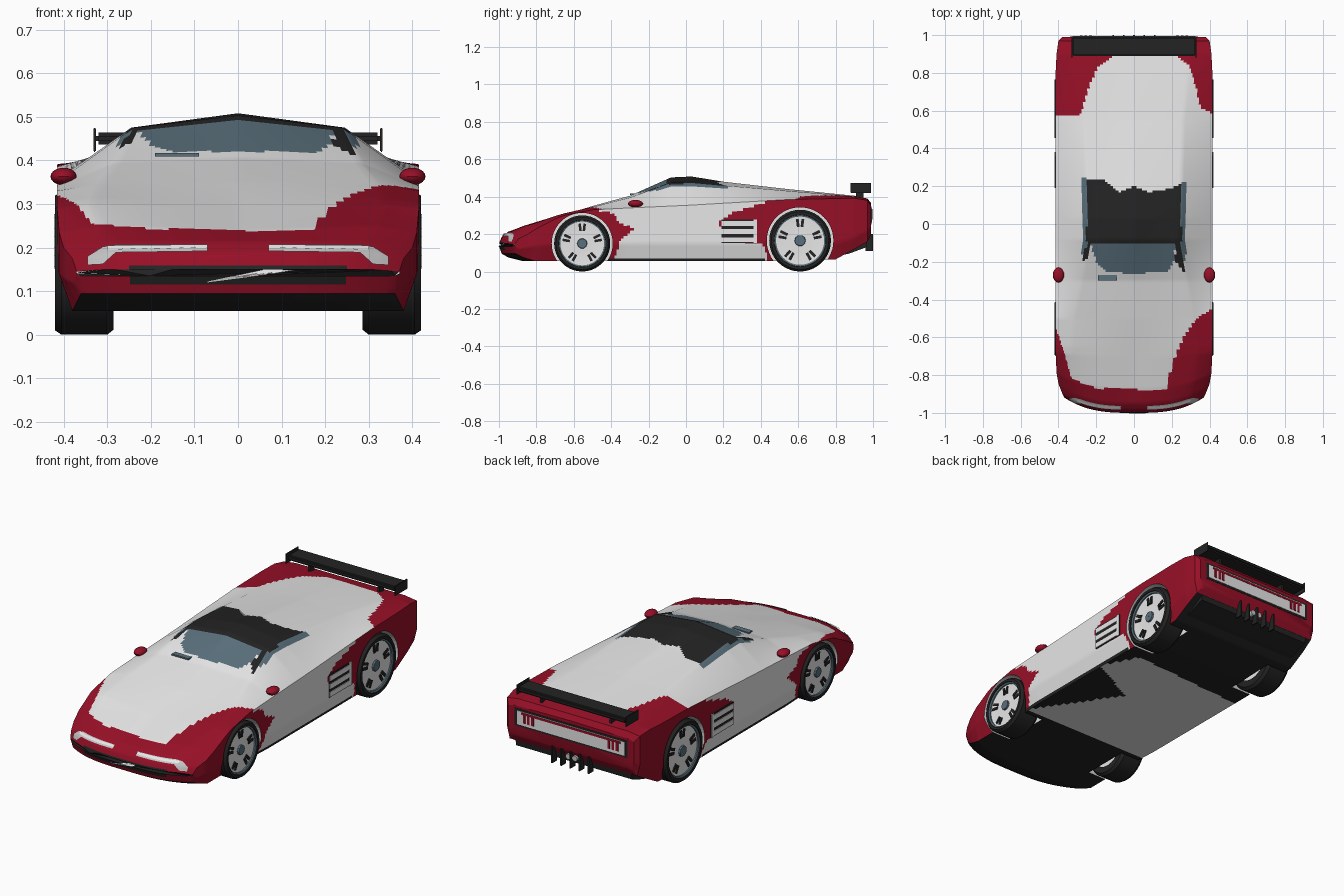
import bpy, bmesh, math
from mathutils import Vector
from mathutils.bvhtree import BVHTree

cube = bpy.data.objects.get("Cube")
if cube:
    bpy.data.objects.remove(cube, do_unlink=True)


def material(name, r, g, b):
    m = bpy.data.materials.new(name)
    m.use_nodes = True
    m.diffuse_color = (r, g, b, 1)
    m.node_tree.nodes["Principled BSDF"].inputs["Base Color"].default_value = (r, g, b, 1)
    return m


RED, WHITE, BLACK, GLASS, LAMP = range(5)
PAINT = [material("red paint", .31, .005, .02), material("white paint", .8, .8, .8),
         material("black trim", .017, .017, .017), material("blue grey glass", .1, .16, .2),
         material("lamp silver", .55, .55, .55)]


def finish(name, bm, mat=None, smooth=True):
    bmesh.ops.recalc_face_normals(bm, faces=bm.faces)
    mesh = bpy.data.meshes.new(name)
    bm.to_mesh(mesh)
    bm.free()
    ob = bpy.data.objects.new(name, mesh)
    bpy.context.collection.objects.link(ob)
    for m in PAINT if mat is None else [PAINT[mat]]:
        mesh.materials.append(m)
    if smooth:
        shade(ob)
    return ob


def shade(ob):
    bpy.ops.object.select_all(action='DESELECT')
    ob.select_set(True)
    bpy.context.view_layer.objects.active = ob
    bpy.ops.object.shade_smooth_by_angle(angle=math.radians(30))


def skin(rings, loop=False):
    """Join closed rings of points with quads, looping round or capping the ends."""
    bm = bmesh.new()
    vs = [[bm.verts.new(p) for p in ring] for ring in rings]
    n = len(vs[0])
    for a, b in zip(vs, vs[1:] + vs[:1] if loop else vs[1:]):
        for i in range(n):
            bm.faces.new((a[i], a[(i + 1) % n], b[(i + 1) % n], b[i]))
    if not loop:
        bm.faces.new(vs[0])
        bm.faces.new(vs[-1])
    return bm


def box(name, centre, size, mat, bevel=0):
    bm = bmesh.new()
    bmesh.ops.create_cube(bm, size=1)
    for v in bm.verts:
        v.co = Vector(centre) + Vector(a * b for a, b in zip(v.co, size))
    if bevel:
        bmesh.ops.bevel(bm, geom=bm.edges[:], offset=bevel, segments=2, affect='EDGES')
    return finish(name, bm, mat)


def lathe(name, profile, side, y, z, mat, steps=40):
    """Turn a closed (x, radius) profile round the axle."""
    rings = []
    for k in range(steps):
        a = math.tau * k / steps
        rings.append([(side * x, y + r * math.cos(a), z + r * math.sin(a)) for x, r in profile])
    return finish(name, skin(rings, True), mat)


def inside(u, v, poly):
    hit = False
    for (a, b), (c, d) in zip(poly, poly[1:] + poly[:1]):
        if (b > v) != (d > v) and u < a + (c - a) * (v - b) / (d - b):
            hit = not hit
    return hit


# Body stations: y, floor z, floor half width, flank z, half width,
# shoulder z, crown half width, crown z, centre z
STATIONS = [
    (-1, .135, .36, .14, .37, .145, .3, .15, .15),
    (-.985, .095, .36, .12, .38, .175, .3, .185, .185),
    (-.95, .075, .37, .13, .4, .2, .3, .213, .213),
    (-.87, .055, .38, .14, .41, .235, .32, .25, .24),
    (-.7, .055, .38, .15, .415, .29, .34, .3, .29),
    (-.5, .055, .38, .15, .415, .33, .32, .345, .35),
    (-.3, .055, .39, .15, .415, .34, .28, .395, .405),
    (-.08, .055, .39, .15, .415, .35, .24, .475, .503),
    (.03, .055, .39, .15, .415, .355, .245, .475, .508),
    (.2, .055, .39, .15, .415, .365, .25, .46, .48),
    (.55, .055, .39, .15, .415, .385, .26, .43, .44),
    (.8, .065, .39, .15, .415, .39, .29, .41, .415),
    (.9, .12, .39, .18, .41, .392, .3, .4, .405),
    (.97, .16, .385, .22, .4, .38, .33, .39, .39),
    (.99, .2, .36, .24, .38, .35, .34, .36, .365)]


def section(y, zb, wb, zm, w, zs, xr, zr, zc):
    corners = [(0, zb), (wb, zb), (w, zm), (w, zs), (xr, zr), (0, zc)]
    half = []
    for (a, b), (c, d), n in zip(corners, corners[1:], (16, 6, 14, 12, 18)):
        half += [(a + (c - a) * i / n, b + (d - b) * i / n) for i in range(n)]
    half.append(corners[-1])
    full = half + [(-x, z) for x, z in half[-2:0:-1]]
    sweep = .12 * max(0, min(1, (-.65 - y) / .3))
    return [(x, y + sweep * abs(x / .42) ** 3, z) for x, z in full]


rings = []
for s, t in zip(STATIONS, STATIONS[1:]):
    n = math.ceil(max(abs(b - a) for a, b in zip(s, t)) / .012)
    rings += [section(*(a + (b - a) * i / n for a, b in zip(s, t))) for i in range(n)]
rings.append(section(*STATIONS[-1]))

# Paint areas: plan (x, y), flank (y, z), nose (x, z)
HOOD_TO_TAIL = [(-.2, -.87), (.17, -.88), (.2, -.75), (.26, -.6), (.33, -.5), (.43, -.44),
                (.43, .58), (.35, .62), (.33, .72), (.29, .84), (.2, .9), (-.1, .9),
                (-.2, .82), (-.25, .7), (-.28, .58), (-.43, .57), (-.43, -.5),
                (-.37, -.68), (-.33, -.82)]
CABIN = [([(-.25, -.1), (.25, -.1), (.25, .21), (.16, .18), (.08, .17), (0, .2),
           (-.08, .17), (-.16, .24), (-.25, .24)], BLACK),
         ([(-.23, -.1), (-.2, -.2), (-.15, -.25), (0, -.265), (.18, -.25), (.21, -.2),
           (.22, -.1)], GLASS),
         ([(.22, -.1), (.25, -.1), (.27, -.26), (.22, -.2)], BLACK),
         ([(-.23, -.1), (-.25, -.1), (-.27, -.2), (-.24, -.18)], BLACK),
         ([(.25, -.18), (.275, -.2), (.275, .22), (.25, .22)], GLASS),
         ([(-.25, -.18), (-.275, -.18), (-.275, .25), (-.25, .25)], GLASS),
         (HOOD_TO_TAIL, WHITE)]
FLANKS = [[(-1.1, 0), (-1.1, .5), (-.5, .33), (-.38, .31), (-.36, .26), (-.27, .23),
           (-.35, .17), (-.4, 0)],
          [(.45, 0), (.42, .14), (.24, .17), (.17, .26), (.24, .31), (.42, .37),
           (.55, .39), (1.1, .45), (1.1, 0)]]
INTAKE = [(-.26, .11), (.26, .11), (.23, .14), (.26, .157), (-.26, .157), (-.23, .14)]
FLOOR = [(-.4, -.4), (.4, -.4), (.1, .05), (.4, .2), (.3, .4), (-.4, .35)]


def paint(c, n):
    if n.z < -.5:
        return WHITE if inside(c.x, c.y, FLOOR) else BLACK
    if c.y < -.9 and inside(c.x, c.z, INTAKE):
        return BLACK
    if n.z > .3:
        return next((m for poly, m in CABIN if inside(c.x, c.y, poly)), RED)
    if c.z < .068 and abs(c.y) < .42:
        return BLACK
    return RED if c.y > .95 or any(inside(c.y, c.z, p) for p in FLANKS) else WHITE


bm = skin(rings)
bmesh.ops.recalc_face_normals(bm, faces=bm.faces)
for f in bm.faces:
    f.material_index = paint(f.calc_center_median(), f.normal)
surface = BVHTree.FromBMesh(bm)
body = finish("body", bm, smooth=False)

# Wheel arches cut into the body, then the wheels
for end, y, r in (("front", -.555, .15), ("rear", .61, .165)):
    for label, side in (("left", 1), ("right", -1)):
        bpy.ops.mesh.primitive_cylinder_add(vertices=48, radius=r + .013, depth=.3,
                                            location=(side * .42, y, r), rotation=(0, math.pi / 2, 0))
        cutter = bpy.context.object
        for m in PAINT:
            cutter.data.materials.append(m)
        for p in cutter.data.polygons:
            p.material_index = WHITE
        bpy.context.view_layer.objects.active = body
        cut = body.modifiers.new("arch", 'BOOLEAN')
        cut.operation, cut.solver, cut.object = 'DIFFERENCE', 'EXACT', cutter
        bpy.ops.object.modifier_apply(modifier=cut.name)
        bpy.data.objects.remove(cutter, do_unlink=True)

        name = f"{end}_{label}_"
        lathe(name + "tyre", [(.285, r * .7), (.285, r * .92), (.3, r), (.405, r),
                              (.42, r * .93), (.42, r * .84), (.4, r * .8)], side, y, r, BLACK)
        lathe(name + "rim_ring", [(.39, r * .85), (.417, r * .85), (.412, r * .78), (.39, r * .78)],
              side, y, r, GLASS)
        lathe(name + "wheel_disc", [(.3, .001), (.3, r * .8), (.405, r * .8), (.4, r * .4), (.405, .001)],
              side, y, r, WHITE)
        lathe(name + "hub", [(.39, .001), (.39, r * .2), (.412, r * .17), (.412, .001)],
              side, y, r, GLASS, 10)
        for k in range(5):
            for spread in (-.13, .13):
                a = math.tau * k / 5 + math.pi / 2 + spread
                slot = box(name + "spoke_slot", (0, 0, 0), (.006, r * .26, r * .09), BLACK)
                slot.location = (side * .405, y + r * .58 * math.cos(a), r + r * .58 * math.sin(a))
                slot.rotation_euler.x = a
shade(body)


def ribbon(name, spine, mat, lift):
    """Strip of (x, low z, high z) laid on the nose."""
    bm = bmesh.new()
    rows = []
    for s, t in zip(spine, spine[1:]):
        for i in range(9):
            x, lo, hi = (a + (b - a) * i / 8 for a, b in zip(s, t))
            row = []
            for j in range(5):
                z = lo + (hi - lo) * j / 4
                hit = surface.ray_cast(Vector((x, -2, z)), Vector((0, 1, 0)))[0]
                row.append(bm.verts.new(hit + Vector((0, -lift, lift / 2))))
            rows.append(row)
    for a, b in zip(rows, rows[1:]):
        for j in range(4):
            bm.faces.new((a[j], b[j], b[j + 1], a[j + 1]))
    return finish(name, bm, mat)


# Headlights and intake blade
for label, side in (("left", 1), ("right", -1)):
    spine = [(.07, .19, .205), (.28, .187, .205), (.31, .16, .2), (.345, .158, .178)]
    ribbon(label + "_headlight", [(side * x, a, b) for x, a, b in spine], LAMP, .004)
    ribbon(label + "_headlight_core", [(side * .07, .196, .204), (side * .3, .192, .201)], WHITE, .007)
ribbon("intake_blade", [(-.07, .118, .12), (.06, .135, .148), (.13, .146, .149)], WHITE, .004)

for label, side in (("left", 1), ("right", -1)):
    # Side vents and mirrors
    box(label + "_vent", (side * .416, .285, .215), (.006, .19, .125), BLACK)
    for z in (.17, .213, .256):
        box(label + "_vent_slat", (side * .419, .28, z), (.006, .18, .026), WHITE)
    box(label + "_vent_post", (side * .419, .37, .215), (.006, .02, .125), WHITE)
    bm = bmesh.new()
    bmesh.ops.create_uvsphere(bm, u_segments=16, v_segments=10, radius=1)
    for v in bm.verts:
        v.co = Vector((side * .4, -.27, .363)) + Vector((v.co.x * .03, v.co.y * .04, v.co.z * .02))
    finish(label + "_mirror", bm, RED)
    # Spoiler supports and tail lamps
    box(label + "_spoiler_end", (side * .329, .935, .447), (.006, .11, .055), BLACK, .002)
    box(label + "_spoiler_post", (side * .21, .93, .415), (.012, .04, .06), BLACK)
    for k in range(3):
        box(label + "_tail_lamp", (side * (.23 + k * .025), .994, .3), (.014, .006, .045), RED)
    # Exhaust
    bpy.ops.mesh.primitive_cylinder_add(vertices=16, radius=.015, depth=.08,
                                        location=(side * .02, .95, .165), rotation=(math.pi / 2, 0, 0))
    bpy.context.object.name = label + "_exhaust"
    bpy.context.object.data.materials.append(PAINT[LAMP])
    shade(bpy.context.object)

# Tail panel, spoiler wing, hood plate
box("tail_frame", (0, .99, .3), (.68, .004, .095), BLACK)
box("tail_panel", (0, .991, .3), (.65, .006, .075), WHITE)
box("tail_stripe", (0, .993, .328), (.6, .006, .012), RED)
box("spoiler_wing", (0, .94, .45), (.655, .1, .028), BLACK, .008)
box("hood_plate", (-.14, -.285, .413), (.1, .03, .008), GLASS)

# Diffuser block and fins
outline = [(.82, .085), (.87, .095), (.965, .13), (.98, .235), (.82, .235)]
finish("diffuser", skin([[(x, y, z) for y, z in outline] for x in (-.35, .35)]), BLACK, False)
for k in range(-2, 3):
    box("diffuser_fin", (k * .055, .98, .155), (.008, .04, .09), BLACK)
